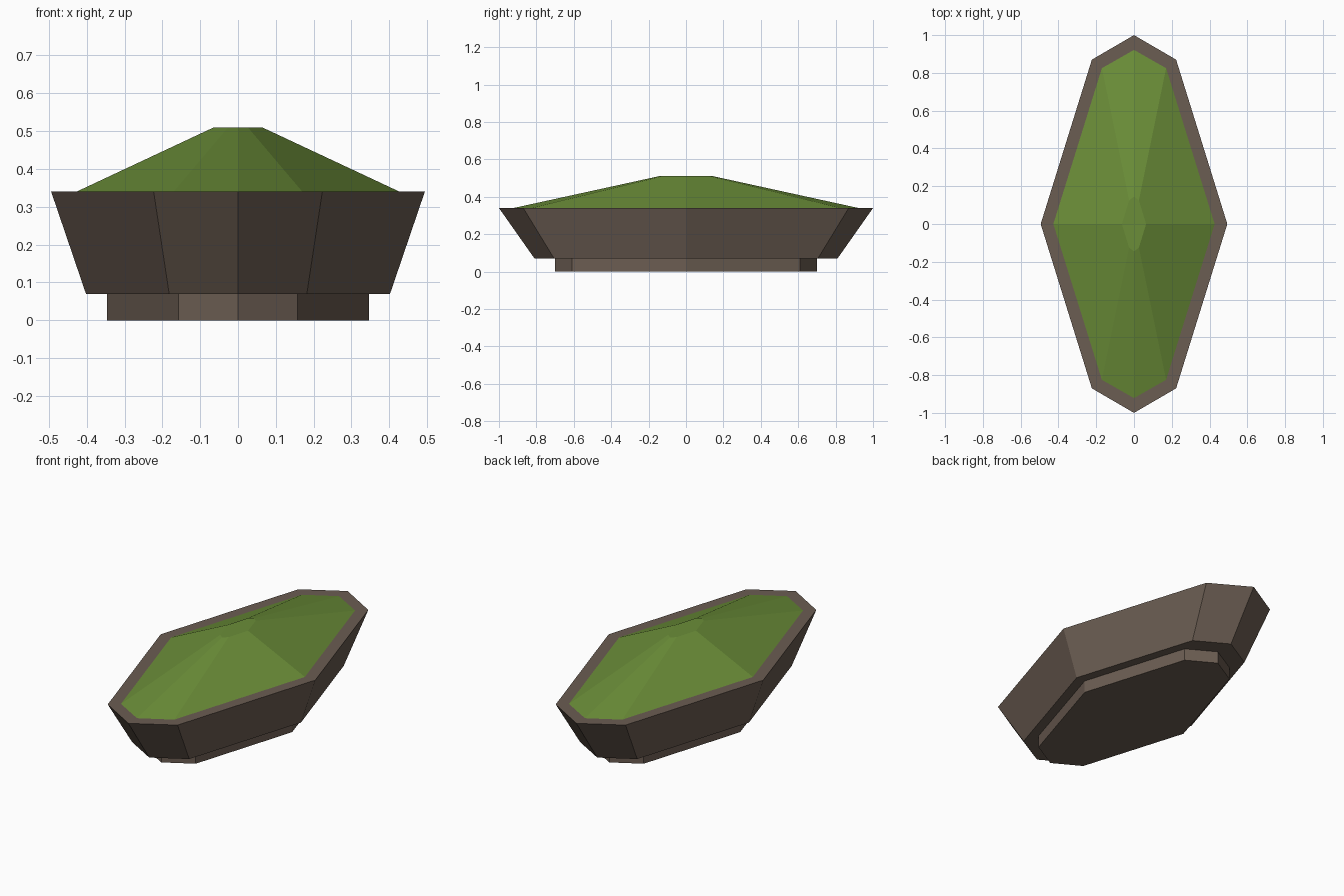
import bpy, bmesh

if "Cube" in bpy.data.objects:
    bpy.data.objects.remove(bpy.data.objects["Cube"])


def material(name, rgb):
    m = bpy.data.materials.new(name)
    m.diffuse_color = (*rgb, 1)
    m.use_nodes = True
    m.node_tree.nodes["Principled BSDF"].inputs["Base Color"].default_value = m.diffuse_color
    return m


stone = material("brown stone", (0.147, 0.109, 0.084))
grass = material("grass green", (0.147, 0.270, 0.040))


def ring(bm, side_x, corner_x, corner_y, tip_y, z):
    # elongated octagon: two side points, four corners, two end tips
    pts = [(side_x, 0), (corner_x, corner_y), (0, tip_y), (-corner_x, corner_y),
           (-side_x, 0), (-corner_x, -corner_y), (0, -tip_y), (corner_x, -corner_y)]
    return [bm.verts.new((x, y, z)) for x, y in pts]


def frustum(name, bottom, top, mat):
    bm = bmesh.new()
    a, b = ring(bm, *bottom), ring(bm, *top)
    for i in range(8):
        j = (i + 1) % 8
        bm.faces.new((a[i], a[j], b[j], b[i]))
    bm.faces.new(a[::-1])
    bm.faces.new(b)
    mesh = bpy.data.meshes.new(name)
    bm.to_mesh(mesh)
    bm.free()
    mesh.materials.append(mat)
    bpy.context.collection.objects.link(bpy.data.objects.new(name, mesh))


# straight recessed foot
frustum("planter_foot", (0.346, 0.157, 0.61, 0.70, 0), (0.346, 0.157, 0.61, 0.70, 0.07), stone)
# flared planter body
frustum("planter_body", (0.402, 0.182, 0.705, 0.81, 0.07), (0.494, 0.223, 0.87, 1.0, 0.34), stone)
# grass mound with a small flat top
frustum("grass_mound", (0.427, 0.17, 0.825, 0.922, 0.34), (0.064, 0.026, 0.125, 0.145, 0.51), grass)
